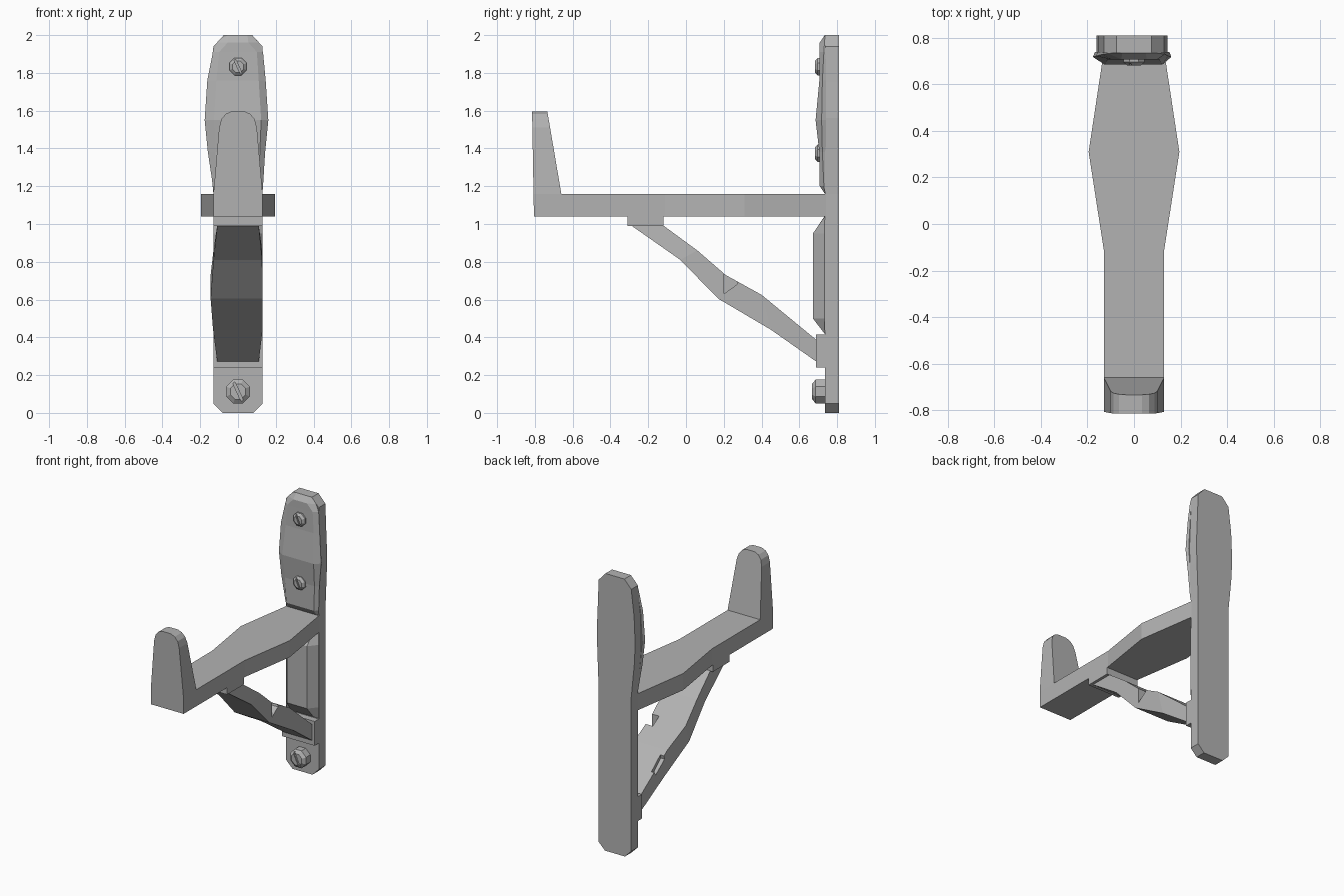
import bpy, bmesh
from math import radians
from mathutils import Matrix, Vector

if "Cube" in bpy.data.objects:
    bpy.data.objects.remove(bpy.data.objects["Cube"])

grey = bpy.data.materials.new("plain_grey")
grey.use_nodes = True
COLOR = (0.45, 0.45, 0.45, 1)
grey.diffuse_color = COLOR
grey.node_tree.nodes["Principled BSDF"].inputs["Base Color"].default_value = COLOR


def finish(name, bm):
    bmesh.ops.recalc_face_normals(bm, faces=bm.faces)
    mesh = bpy.data.meshes.new(name)
    bm.to_mesh(mesh)
    bm.free()
    mesh.materials.append(grey)
    obj = bpy.data.objects.new(name, mesh)
    bpy.context.collection.objects.link(obj)
    return obj


def loft(name, rings):
    """Skin a row of equal-length point rings and cap both ends."""
    bm = bmesh.new()
    rows = [[bm.verts.new(p) for p in ring] for ring in rings]
    n = len(rows[0])
    for a, b in zip(rows, rows[1:]):
        for i in range(n):
            j = (i + 1) % n
            bm.faces.new((a[i], a[j], b[j], b[i]))
    bm.faces.new(rows[0])
    bm.faces.new(rows[-1])
    return finish(name, bm)


def box(name, x, y, z):
    return loft(name, [[(-x, v, z[0]), (x, v, z[0]), (x, v, z[1]), (-x, v, z[1])] for v in y])


def mirrored(half, shift=0):
    """Close a right-hand half outline (x, z) into a full one."""
    return half + [(2 * shift - x, z) for x, z in reversed(half)]


def cut(target, cutter):
    cutter.hide_render = True
    mod = target.modifiers.new("cut", 'BOOLEAN')
    mod.operation = 'DIFFERENCE'
    mod.solver = 'EXACT'
    mod.object = cutter
    bpy.context.view_layer.objects.active = target
    bpy.ops.object.modifier_apply(modifier=mod.name)
    bpy.data.objects.remove(cutter)


# Wall plate
plate = mirrored([(.08, 0), (.13, .05), (.13, 1.16), (.148, 1.42), (.153, 1.56),
                  (.145, 1.75), (.13, 1.94), (.075, 2)])
loft("wall_plate", [[(x - .008 * (1.2 < z < 1.9), y, z) for x, z in plate] for y in (.735, .81)])


# Raised pads on the plate: height, outer half width, inner half width, front, rim
def pad(name, sections, shift=0):
    rings = []
    for z, outer, inner, front, rim in sections:
        s = shift if outer > .131 else 0
        rings.append([(s - outer, .74, z), (s - outer - (.735 - rim) / 2, rim, z), (s * .3 - inner, front, z),
                      (s * .3 + inner, front, z), (s + outer + (.735 - rim) / 2, rim, z), (s + outer, .74, z)])
    loft(name, rings)


pad("upper_pad", [(1.16, .13, .11, .735, .737), (1.2, .13, .11, .708, .73),
                  (1.38, .145, .118, .706, .722), (1.55, .16, .125, .686, .718),
                  (1.76, .148, .112, .706, .722), (1.91, .13, .1, .708, .73),
                  (1.96, .11, .055, .708, .733), (2, .075, .05, .735, .737)], -.008)
pad("lower_pad", [(.42, .128, .09, .733, .735), (.5, .128, .08, .672, .733),
                  (.95, .128, .08, .672, .733), (1.04, .128, .09, .733, .735)])

# Arm with a wide waist
loft("arm", [[(-w, y, 1.04), (w, y, 1.04), (w, y, 1.16), (-w, y, 1.16)]
             for y, w in ((-.8, .13), (-.11, .13), (.31, .195), (.74, .13))])

# Upturned end stop, tapering towards its rounded top
stop = mirrored([(.13, 1.04), (.13, 1.16), (.1, 1.51), (.088, 1.555), (.065, 1.583), (.035, 1.596)])
loft("end_stop", [[(x, -.805 - .01 * (z - 1.04) / .56, z) for x, z in stop],
                  [(x, -.66 - .17 * (z - 1.16), z) for x, z in stop]])

# Mounts at both ends of the brace
box("upper_mount", .13, (-.31, -.12), (.99, 1.05))
box("lower_mount", .13, (.688, .74), (.24, .415))

# Diagonal brace: lower edge, upper edge, left and right half widths
stations = [((-.29, .992), (-.12, .992), .11, .11), ((-.03, .81), (.06, .86), .13, .128),
            ((.17, .605), (.21, .73), .145, .13), ((.45, .44), (.4, .625), .132, .13),
            ((.692, .27), (.692, .385), .11, .11)]
brace = loft("brace", [[(-l, *lo), (r, *lo), (r, *up), (-l, *up)] for lo, up, l, r in stations])


# Chips in the brace edges
def chip(side, near, far, depth):
    ring = [(.2, .63), (.2, .8), (.3, .8), (.27, .68)] if side > 0 else \
           [(.43, .57), (.46, .72), (.6, .6), (.52, .49)]
    cut(brace, loft("chip_cutter", [[(side * near, y, z) for y, z in ring],
                                    [(side * far, y, z) for y, z in ring]]))


chip(1, .075, .3, 0)
chip(-1, .1, .3, 0)


# Slotted bolts
def bolt(name, z, radius, back, front):
    bm = bmesh.new()
    depth = back - front
    for r1, r2, length, middle in ((radius, radius, depth * .75, back - depth * .375),
                                   (radius, radius * .65, depth * .25, front + depth * .125)):
        place = Matrix.Translation(Vector((0, middle, z))) @ Matrix.Rotation(radians(90), 4, 'X') \
            @ Matrix.Rotation(radians(22.5), 4, 'Z')
        bmesh.ops.create_cone(bm, cap_ends=True, segments=8, radius1=r1, radius2=r2,
                              depth=length, matrix=place)
    bmesh.ops.remove_doubles(bm, verts=bm.verts, dist=.0005)
    inner = [f for f in bm.faces if abs(f.calc_center_median().y - (back - depth * .75)) < .0005]
    bmesh.ops.delete(bm, geom=inner, context='FACES')
    head = finish(name, bm)
    bm = bmesh.new()
    place = Matrix.Translation(Vector((0, front, z))) @ Matrix.Rotation(radians(-25), 4, 'Y') \
        @ Matrix.Diagonal((radius * .2, .016, radius * 3, 1))
    bmesh.ops.create_cube(bm, size=1, matrix=place)
    cut(head, finish("slot_cutter", bm))


bolt("top_bolt", 1.833, .05, .74, .682)
bolt("middle_bolt", 1.375, .05, .74, .682)
bolt("bottom_bolt", .113, .068, .74, .668)
